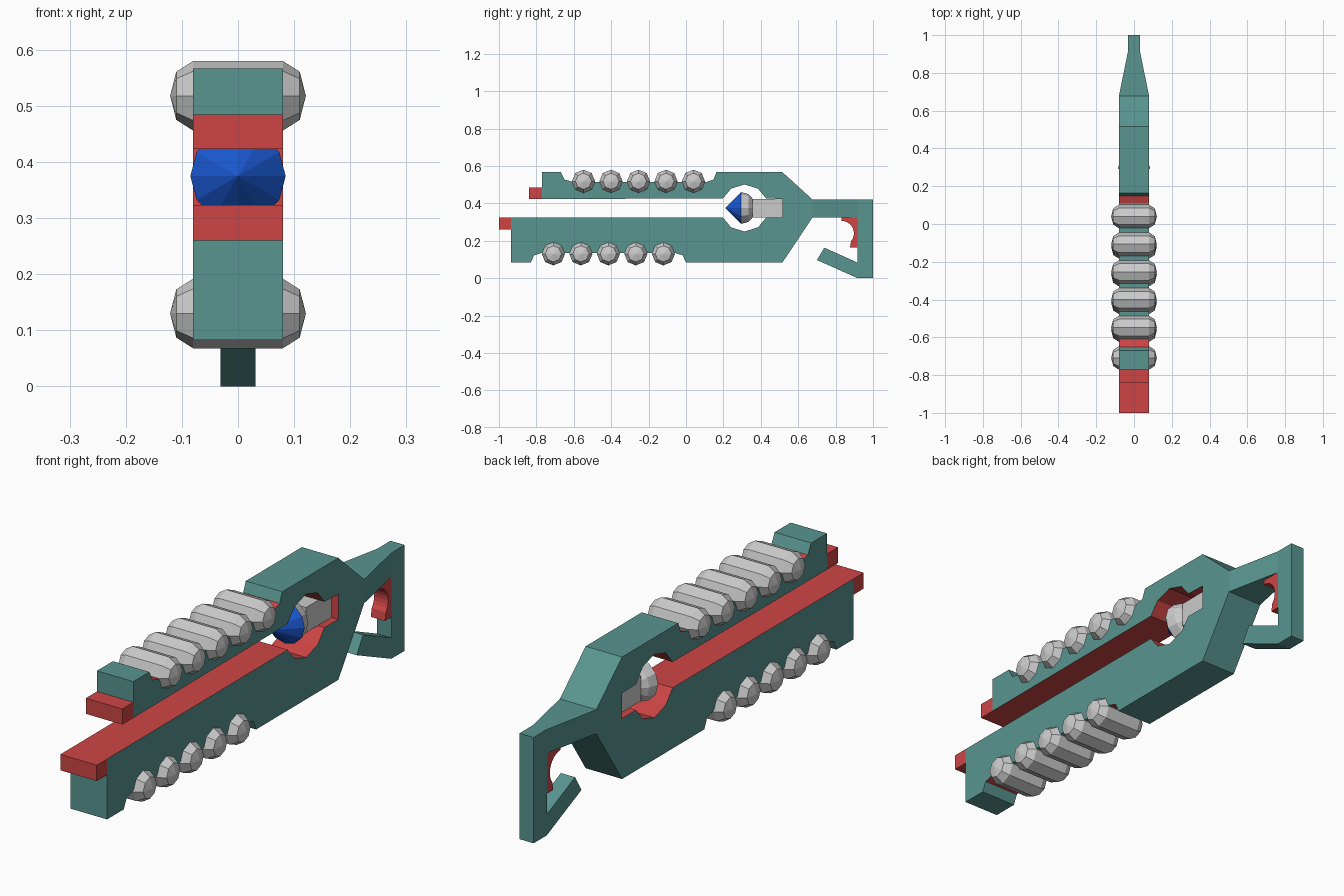
import bpy, bmesh, math

if "Cube" in bpy.data.objects:
    bpy.data.objects.remove(bpy.data.objects["Cube"])


def material(name, rgb):
    m = bpy.data.materials.new(name)
    m.diffuse_color = (*rgb, 1)
    m.use_nodes = True
    m.node_tree.nodes["Principled BSDF"].inputs["Base Color"].default_value = m.diffuse_color
    return m


TEAL = material("teal", (0.10, 0.30, 0.28))
RED = material("red", (0.62, 0.06, 0.06))
BLUE = material("blue", (0.01, 0.10, 0.65))


def finish(name, bm, mats=()):
    bmesh.ops.recalc_face_normals(bm, faces=bm.faces)
    me = bpy.data.meshes.new(name)
    bm.to_mesh(me)
    bm.free()
    for m in mats:
        me.materials.append(m)
    ob = bpy.data.objects.new(name, me)
    bpy.context.collection.objects.link(ob)
    return ob


def slab(name, pts, sides, mats, red=(), skip=()):
    """Side profile of (y, z, half width); sides lists the faces of each flank."""
    bm = bmesh.new()
    left = [bm.verts.new((-w, y, z)) for y, z, w in pts]
    right = [bm.verts.new((w, y, z)) for y, z, w in pts]
    for f in sides:
        bm.faces.new([left[i] for i in f])
        bm.faces.new([right[i] for i in f])
    n = len(pts)
    for i in range(n):
        j = (i + 1) % n
        if i not in skip:
            face = bm.faces.new((left[i], left[j], right[j], right[i]))
            face.material_index = 1 if i in red else 0
    return finish(name, bm, mats)


def lathe(name, profile, center, axis, sides, mats=()):
    """Turn (distance, radius) pairs round the x or y axis."""
    bm = bmesh.new()
    rings = []
    for d, r in profile:
        ring = []
        for k in range(sides if r else 1):
            a = 2 * math.pi * k / sides
            u, v = r * math.cos(a), r * math.sin(a)
            p = (d, u, v) if axis == "x" else (u, d, v)
            ring.append(bm.verts.new([c + q for c, q in zip(center, p)]))
        rings.append(ring)
    for a, b in zip(rings, rings[1:]):
        for k in range(sides):
            quad = [a[k % len(a)], a[(k + 1) % len(a)], b[(k + 1) % len(b)], b[k % len(b)]]
            bm.faces.new(list(dict.fromkeys(quad)))
    if len(rings[0]) > 1:
        bm.faces.new(rings[0])
    return finish(name, bm, mats)


def box(name, x, y, z, mats=()):
    pts = [(y[0], z[0], x), (y[1], z[0], x), (y[1], z[1], x), (y[0], z[1], x)]
    return slab(name, pts, [(0, 1, 2, 3)], mats)


W = 0.08     # half width of the body
HY, HZ = 0.313, 0.375   # centre of the round opening


def arc(angles):
    return [(HY + 0.126 * math.cos(math.radians(a)), HZ + 0.126 * math.sin(math.radians(a)))
            for a in angles]


# Body: two arms joined at the back, with a slot that widens to a round opening
upper = [(-0.77, 0.423), (-0.77, 0.567), (-0.67, 0.567), (-0.65, 0.527), (-0.605, 0.515),
         (0.11, 0.515), (0.147, 0.527), (0.163, 0.567), (0.515, 0.567), (0.677, 0.42)]
lower = [(0.677, 0.325), (0.515, 0.083), (0.0, 0.083), (-0.018, 0.122), (-0.06, 0.135),
         (-0.77, 0.135), (-0.812, 0.122), (-0.83, 0.083), (-0.935, 0.083), (-0.935, 0.323)]
slot = (arc((204, 235, 270, 305, 336)) + [(0.515, 0.323), (0.515, 0.423)]
        + arc((24, 55, 90, 125, 156)))
outline = [(y, z, W) for y, z in upper + lower + slot]
n = len(outline)
slab("body", outline, [range(n)], (TEAL, RED),
     red=[3, 5, 13, 15] + list(range(19, n)), skip=[9])

# Hook: tapering bar, upright and bent tip
H = 0.031
hook = [(0.677, 0.42, W), (0.917, 0.42, H), (1.0, 0.42, H), (1.0, 0.325, H), (1.0, 0.0, H),
        (0.917, 0.0, H), (0.70, 0.097, H), (0.74, 0.163, H), (0.917, 0.083, H),
        (0.917, 0.325, H), (0.677, 0.325, W)]
slab("hook", hook, [(0, 1, 9, 10), (1, 2, 3, 9), (3, 4, 5, 8, 9), (5, 6, 7, 8)],
     (TEAL,), skip=[10])

# Curved catch inside the hook
cy, cz, cr = 0.832, 0.24, 0.066
catch = [(0.917, 0.325, H), (0.917, 0.165, H), (0.877, 0.165, H)]
for a in range(-40, 91, 13):
    catch.append((cy + cr * math.cos(math.radians(a)), cz + cr * math.sin(math.radians(a)), H))
catch.append((0.832, 0.325, H))
slab("hook_catch", catch, [range(len(catch))], (RED,))

# Slot strip ends that stick out of the arms
box("upper_strip_end", W, (-0.84, -0.77), (0.423, 0.485), (RED,))
box("lower_strip_end", W, (-1.0, -0.935), (0.26, 0.323), (RED,))

# Grip rollers along both arms
roller = [(-0.121, 0), (-0.11, 0.043), (-0.08, 0.062),
          (0.08, 0.062), (0.11, 0.043), (0.121, 0)]
for i in range(5):
    lathe(f"upper_roller_{i + 1}", roller, (0, -0.548 + 0.147 * i, 0.518), "x", 8)
    lathe(f"lower_roller_{i + 1}", roller, (0, -0.709 + 0.147 * i, 0.13), "x", 8)

# Emitter: blue cone, grey dome and stem
lathe("emitter_cone", [(0.295, 0.085), (0.21, 0)], (0, 0, HZ), "y", 12, (BLUE,))
lathe("emitter_dome", [(0.295, 0.085), (0.335, 0.074), (0.362, 0.043), (0.372, 0)],
      (0, 0, HZ), "y", 12)
box("emitter_stem", 0.05, (0.355, 0.515), (0.323, 0.423))
